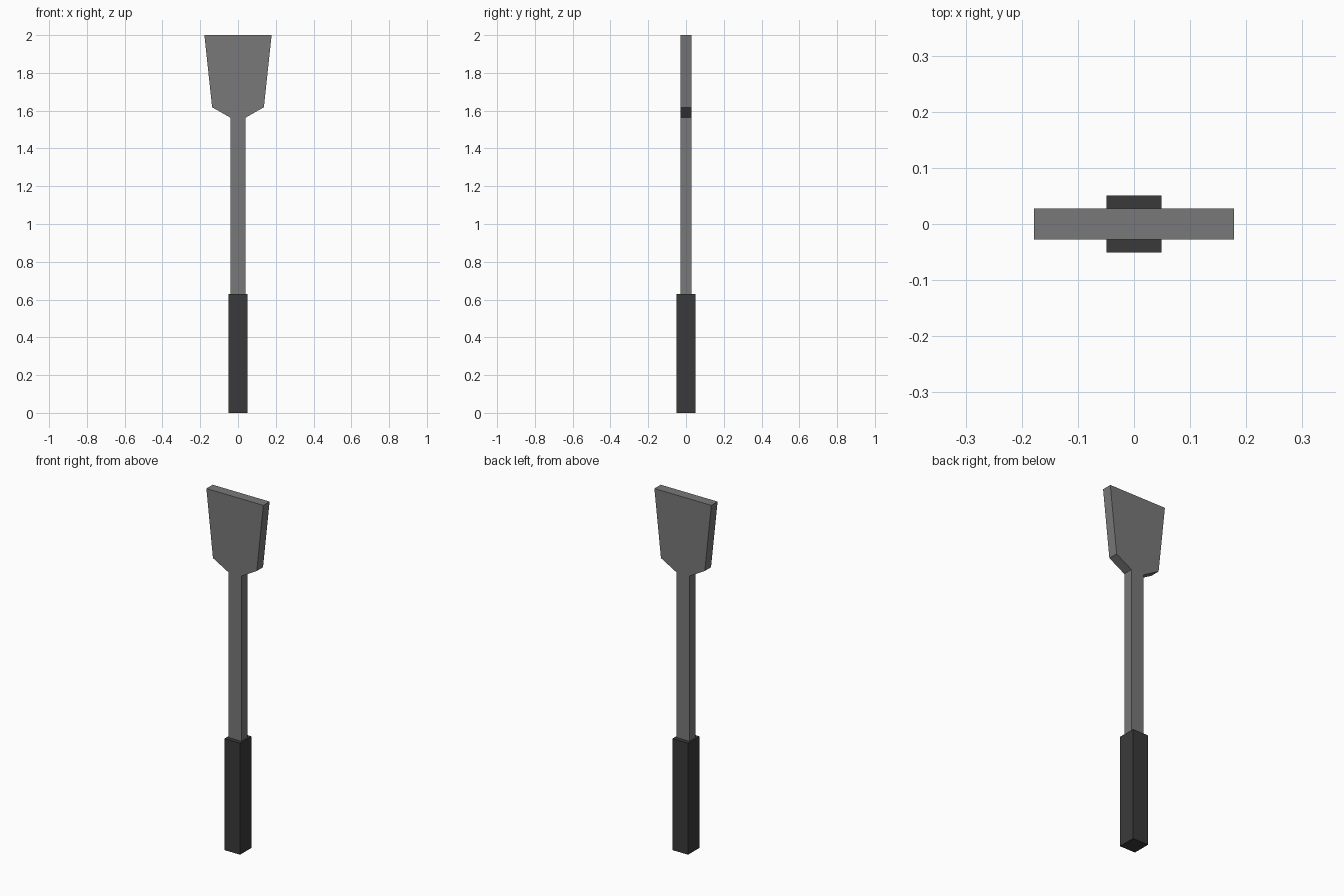
import bpy, bmesh

if "Cube" in bpy.data.objects:
    bpy.data.objects.remove(bpy.data.objects["Cube"])


def material(name, value):
    mat = bpy.data.materials.new(name)
    mat.diffuse_color = (value, value, value, 1)
    mat.use_nodes = True
    mat.node_tree.nodes["Principled BSDF"].inputs["Base Color"].default_value = mat.diffuse_color
    return mat


def extruded(name, half_profile, half_depth, mat):
    """Mirror a right-hand (x, z) outline, then extrude it along y."""
    outline = half_profile + [(-x, z) for x, z in reversed(half_profile)]
    bm = bmesh.new()
    face = bm.faces.new([bm.verts.new((x, -half_depth, z)) for x, z in outline])
    result = bmesh.ops.extrude_face_region(bm, geom=[face])
    moved = [v for v in result["geom"] if isinstance(v, bmesh.types.BMVert)]
    bmesh.ops.translate(bm, verts=moved, vec=(0, 2 * half_depth, 0))
    bmesh.ops.recalc_face_normals(bm, faces=bm.faces)
    mesh = bpy.data.meshes.new(name)
    bm.to_mesh(mesh)
    bm.free()
    mesh.materials.append(mat)
    obj = bpy.data.objects.new(name, mesh)
    bpy.context.collection.objects.link(obj)
    return obj


steel = material("steel", 0.19)
grip = material("grip", 0.042)

# Shaft flaring into the flat blade, seated slightly inside the handle
extruded("shaft_and_blade",
         [(0.04, 0.61), (0.04, 1.563), (0.137, 1.618), (0.178, 2.0)], 0.028, steel)

# Square handle
extruded("handle", [(0.049, 0.0), (0.049, 0.63)], 0.051, grip)
